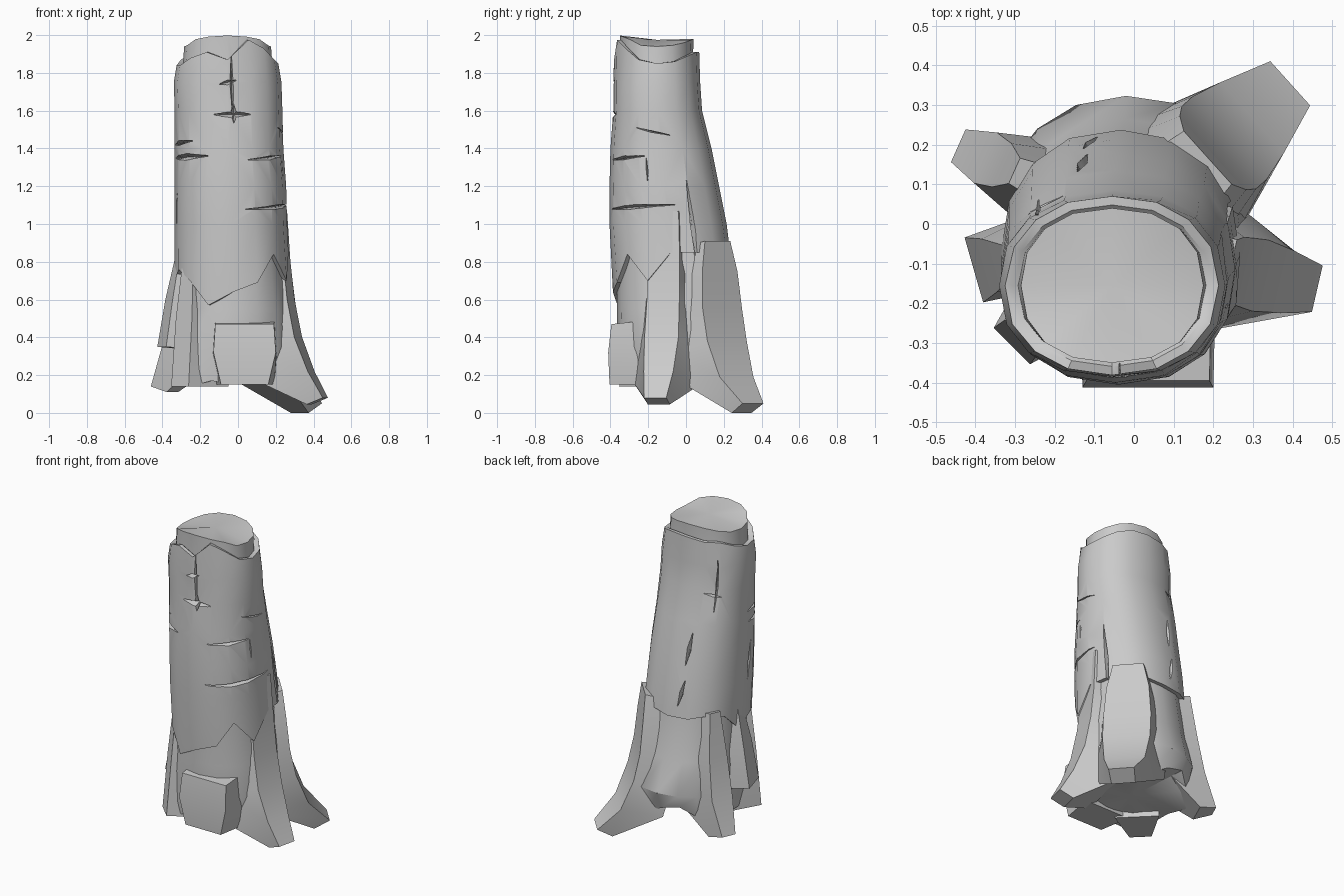
import bpy, bmesh
from math import sin, cos, pi, radians, exp
from mathutils import Vector

if "Cube" in bpy.data.objects:
    bpy.data.objects.remove(bpy.data.objects["Cube"])

N = 16
# trunk extents by height: z, xmin, xmax, ymin, ymax
SECTIONS = [
    (0.14, -.30, .25, -.35, .27), (0.35, -.325, .285, -.375, .335),
    (0.55, -.335, .29, -.385, .285), (0.80, -.335, .27, -.39, .24),
    (1.00, -.335, .26, -.405, .215), (1.20, -.335, .255, -.405, .175),
    (1.40, -.335, .24, -.40, .135), (1.60, -.335, .235, -.385, .085),
    (1.75, -.34, .23, -.385, .075), (1.90, -.315, .205, -.38, .07),
    (2.02, -.315, .205, -.38, .07)]


def section(z):
    for a, b in zip(SECTIONS, SECTIONS[1:]):
        if z <= b[0]:
            t = (z - a[0]) / (b[0] - a[0])
            return [p + (q - p) * t for p, q in zip(a[1:], b[1:])]
    return SECTIONS[-1][1:]


def surf(th, z, inset=0.0):
    """Point on the rounded-square trunk surface."""
    x0, x1, y0, y1 = section(z)
    p = lambda v: (1 if v > 0 else -1) * abs(v) ** 0.88
    return Vector(((x0 + x1) / 2 + ((x1 - x0) / 2 - inset) * p(cos(th)),
                   (y0 + y1) / 2 + ((y1 - y0) / 2 - inset) * p(sin(th)), z))


def loft(bm, rings, tips=(None, None)):
    """Skin a list of closed rings; cap with a fan (tip given) or an n-gon."""
    vs = [[bm.verts.new(p) for p in r] for r in rings]
    n = len(vs[0])
    for a, b in zip(vs, vs[1:]):
        for i in range(n):
            j = (i + 1) % n
            bm.faces.new((a[i], a[j], b[j], b[i]))
    for ring, tip in ((vs[0], tips[0]), (vs[-1], tips[1])):
        if tip is None:
            bm.faces.new(ring)
        else:
            c = bm.verts.new(tip)
            for i in range(n):
                bm.faces.new((ring[i], ring[(i + 1) % n], c))


def finish(name, bm):
    bmesh.ops.recalc_face_normals(bm, faces=bm.faces)
    me = bpy.data.meshes.new(name)
    bm.to_mesh(me)
    bm.free()
    ob = bpy.data.objects.new(name, me)
    bpy.context.collection.objects.link(ob)
    return ob


def smooth(ob, deg=35):
    bpy.ops.object.select_all(action='DESELECT')
    ob.select_set(True)
    bpy.context.view_layer.objects.active = ob
    bpy.ops.object.shade_smooth_by_angle(angle=radians(deg))


ANG = [2 * pi * k / N for k in range(N)]


def flare(t, z):
    """Swell the lower wood toward the main roots."""
    amp = max(0, (.6 - z)) * .13
    d = sum(exp(-((t - radians(r) + pi) % (2 * pi) - pi) ** 2 / .1) for r in (42, 154, 225, 341))
    return amp * Vector((cos(t), sin(t), 0)) * d


# inner wood: arched lower edge between roots, uneven broken top
FOOT = [.15, .17, .14, .18, .24, .27, .20, .15, .17, .16, .14, .17, .15, .15, .18, .15]
bm = bmesh.new()
rings = [[surf(t, z, .02) + flare(t, z) for t, z in zip(ANG, FOOT)]]
rings += [[surf(t, z, i) + flare(t, z) for t in ANG] for z, i in
          ((.35, .012), (.55, .02), (.8, .025), (1.0, .025),
           (1.2, .025), (1.4, .025), (1.6, .028), (1.75, .042))]
top = []
for t in ANG:
    p = surf(t, 1.9, .03)
    p.z = 1.94 + .04 * sin(t) ** 2 + (.018 if sin(t) < -.7 else 0)
    top.append(p)
loft(bm, rings + [top], (Vector((-.02, -.05, .19)), Vector((-.055, -.155, 1.975))))
wood = finish("inner_wood", bm)

# bark shell with jagged lower and upper edges
LOW = [.85, .85, .85, .84, .82, .82, .84, .82, .70, .76, .70, .57, .64, .69, .84, .70]
RIM = [1.85, 1.86, 1.89, 1.91, 1.91, 1.90, 1.90, 1.87, 1.84, 1.84, 1.88, 1.91, 1.87, 1.975, 1.93, 1.87]
bm = bmesh.new()
rings = [[surf(t, z, .04) for t, z in zip(ANG, LOW)], [surf(t, z) for t, z in zip(ANG, LOW)]]
rings += [[surf(t, z) for t in ANG] for z in (1.0, 1.2, 1.4, 1.6, 1.75)]
rings += [[surf(t, z) for t, z in zip(ANG, RIM)], [surf(t, z, .022) for t, z in zip(ANG, RIM)]]
loft(bm, rings, (Vector((-.03, -.08, .9)), Vector((-.055, -.155, 1.7))))
bark = finish("bark", bm)


# cracks: tapered wedges following the bark surface
def crack(bm, deg, z, ddeg, dz, w, depth=.04):
    rings, steps = [], 8
    for k in range(steps + 1):
        s = 2 * k / steps - 1
        th, zz = radians(deg + s * ddeg), z + s * dz
        c = surf(th, zz)
        tan = surf(th + .02, zz) - surf(th - .02, zz)
        n = tan.cross(Vector((0, 0, 1))).normalized()
        path = (surf(th + radians(ddeg) * .05, zz + dz * .05) - c).normalized()
        side = n.cross(path).normalized() * max(.002, w * (1 - abs(s)) ** .8)
        rings.append([c + n * .03 + side * 1.6, c - n * depth, c + n * .03 - side * 1.6])
    loft(bm, rings)


# degrees, z, half sweep in degrees, half height, half width
CRACKS = [(274, 1.58, 17, 0, .02), (274, 1.585, 0, .05, .02), (273, 1.73, 0, .17, .010),
          (270, 1.75, 7, .01, .014), (218, 1.355, 32, .005, .022), (206, 1.43, 24, .01, .015),
          (315, 1.35, 28, .01, .012), (325, 1.09, 42, .012, .014), (22, .98, 0, .25, .014),
          (352, 1.49, 18, -.02, .006), (345, 1.29, 0, .06, .006), (105, 1.24, 2, .10, .016),
          (130, 1.63, 0, .16, .008), (126, 1.57, 12, -.01, .010), (102, .97, 3, .08, .015),
          (192, 1.10, 2, .12, .014)]
for c in CRACKS:
    bm = bmesh.new()
    crack(bm, *c)
    cut = finish("crack_cutter", bm)
    cut.hide_render = True
    for ob in (bark, wood):
        m = ob.modifiers.new("crack", 'BOOLEAN')
        m.operation, m.object, m.solver = 'DIFFERENCE', cut, 'EXACT'
        bpy.context.view_layer.objects.active = ob
        bpy.ops.object.modifier_apply(modifier=m.name)
    bpy.data.objects.remove(cut)
smooth(bark)
smooth(wood)


# roots: flat outer plate with flanks flaring back into the trunk
def root(name, deg, rows, shift=0):
    """rows: outer distance, outer z, half width, inner distance, inner z, inner half width"""
    d = Vector((cos(radians(deg)), sin(radians(deg)), 0))
    s = Vector((-d.y, d.x, 0))
    up = Vector((0, 0, 1))
    bm = bmesh.new()
    loft(bm, [[p + s * shift for p in
               (d * o + up * z - s * w, d * o + up * z + s * w,
                d * i + up * iz + s * iw, d * i + up * iz - s * iw)]
              for o, z, w, i, iz, iw in rows])
    smooth(finish(name, bm), 32)


root("back_right_root", 42, [(.25, .91, .09, .12, .88, .11), (.268, .75, .125, .12, .70, .15),
     (.288, .55, .14, .12, .5, .18), (.325, .38, .14, .12, .32, .21),
     (.40, .19, .12, .16, .17, .20), (.53, .05, .075, .44, 0, .07)])
root("right_root", -13, [(.262, 1.07, .075, .12, 1.07, .08), (.278, .8, .085, .12, .8, .10),
     (.30, .6, .088, .12, .55, .16), (.34, .4, .092, .12, .34, .20),
     (.41, .22, .08, .16, .17, .20), (.487, .08, .06, .40, .045, .06)], -.055)
root("back_left_root", 156, [(.33, .87, .035, .15, .83, .06), (.365, .6, .06, .15, .55, .12),
     (.41, .35, .07, .15, .28, .15), (.485, .14, .045, .38, .11, .075)])
root("left_bark_plate", 196, [(.325, .87, .035, .2, .85, .05), (.38, .6, .07, .2, .57, .10),
     (.42, .35, .085, .2, .33, .10)])
root("front_left_root", 225, [(.375, .80, .04, .2, .77, .05), (.405, .5, .06, .2, .46, .10),
     (.435, .14, .065, .2, .14, .13)])
root("front_root", 270, [(.395, .47, .155, .2, .49, .16), (.412, .32, .165, .2, .30, .17),
     (.405, .15, .125, .2, .15, .16)], .035)
